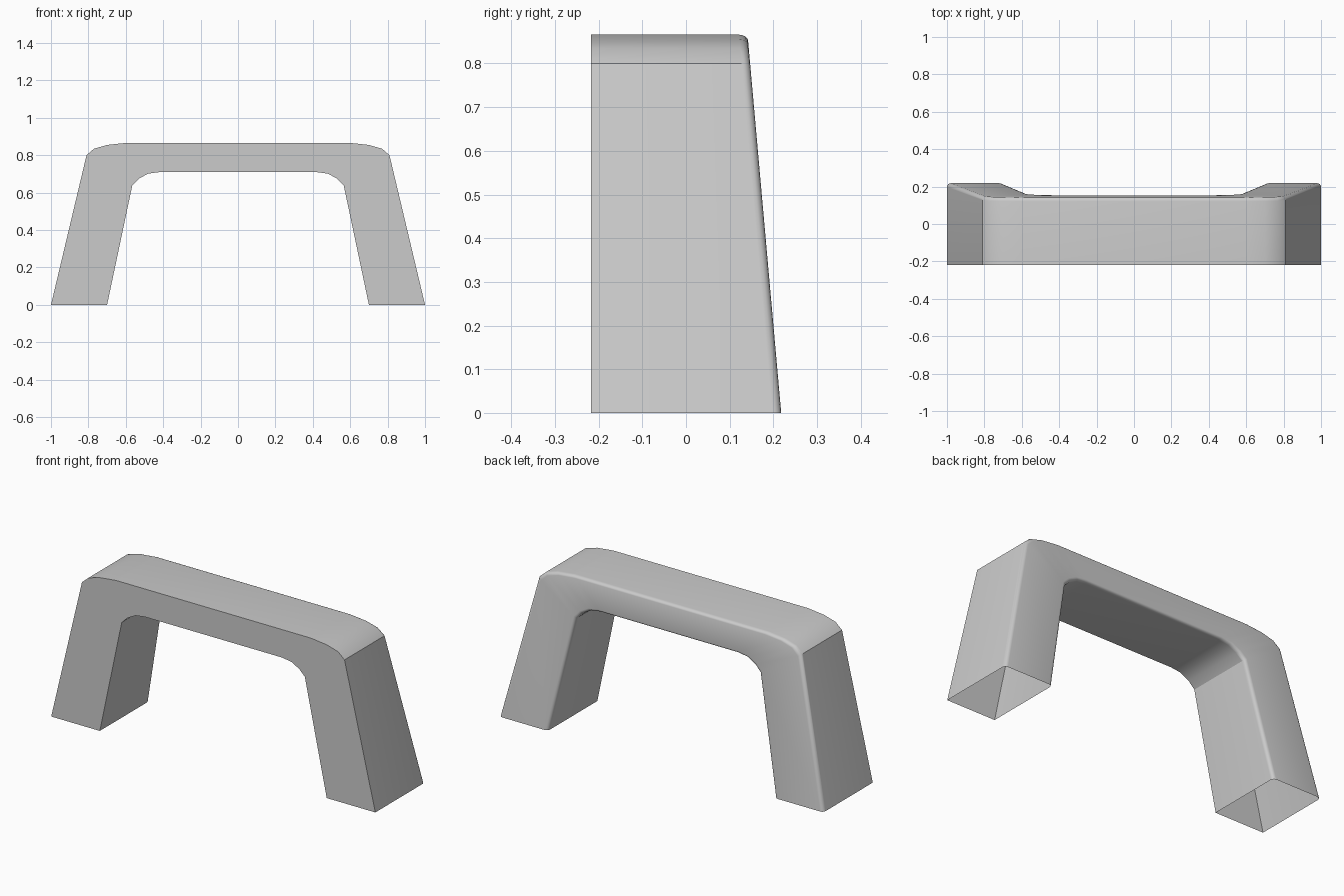
import bpy, bmesh, math
from mathutils import Vector

cube = bpy.data.objects.get("Cube")
if cube:
    bpy.data.objects.remove(cube, do_unlink=True)

FRONT, BACK, LEAN, RADIUS, STEPS = -0.218, 0.218, 0.089, 0.02, 4

# Right half of the arch: matching outer and inner outline points (x, z)
outer = [(-1, 0), (-0.81, 0.8), (-0.77, 0.835), (-0.7, 0.855), (-0.6, 0.866)]
inner = [(-0.7, 0), (-0.565, 0.64), (-0.53, 0.675), (-0.48, 0.702), (-0.42, 0.71)]


def mirrored(points):
    return points + [(-x, z) for x, z in reversed(points)]


def section(out, inn):
    """Ring around the hollow bar: square front, rounded sloping back."""
    out, inn = Vector(out), Vector(inn)
    across = (inn - out).normalized()
    ring = [(inn, FRONT), (out, FRONT)]
    for corner, direction in ((out, across), (inn, -across)):
        arc = []
        for i in range(STEPS + 1):
            a = math.pi / 2 * i / STEPS
            p = corner + direction * RADIUS * (1 - math.cos(a))
            arc.append((p, BACK - LEAN * p.y - RADIUS * (1 - math.sin(a))))
        ring += arc if corner is out else arc[::-1]
    return [Vector((p.x, y, p.y)) for p, y in ring]


# Hollow arched handle, open at both feet
bm = bmesh.new()
rings = [[bm.verts.new(co) for co in section(o, i)]
         for o, i in zip(mirrored(outer), mirrored(inner))]
for a, b in zip(rings, rings[1:]):
    for i in range(len(a)):
        j = (i + 1) % len(a)
        bm.faces.new((a[i], a[j], b[j], b[i]))
bmesh.ops.recalc_face_normals(bm, faces=bm.faces)
# Keep the outward side facing out on the top of the bar
top = max(bm.faces, key=lambda f: f.calc_center_median().z)
if top.normal.z < 0:
    bmesh.ops.reverse_faces(bm, faces=bm.faces)
mesh = bpy.data.meshes.new("arched_handle")
bm.to_mesh(mesh)
bm.free()

handle = bpy.data.objects.new("arched_handle", mesh)
bpy.context.collection.objects.link(handle)

grey = bpy.data.materials.new("light_grey")
grey.use_nodes = True
colour = (0.6, 0.6, 0.6, 1)
grey.diffuse_color = colour
grey.node_tree.nodes["Principled BSDF"].inputs["Base Color"].default_value = colour
mesh.materials.append(grey)

bpy.ops.object.select_all(action="DESELECT")
handle.select_set(True)
bpy.context.view_layer.objects.active = handle
bpy.ops.object.shade_smooth_by_angle(angle=math.radians(30))
